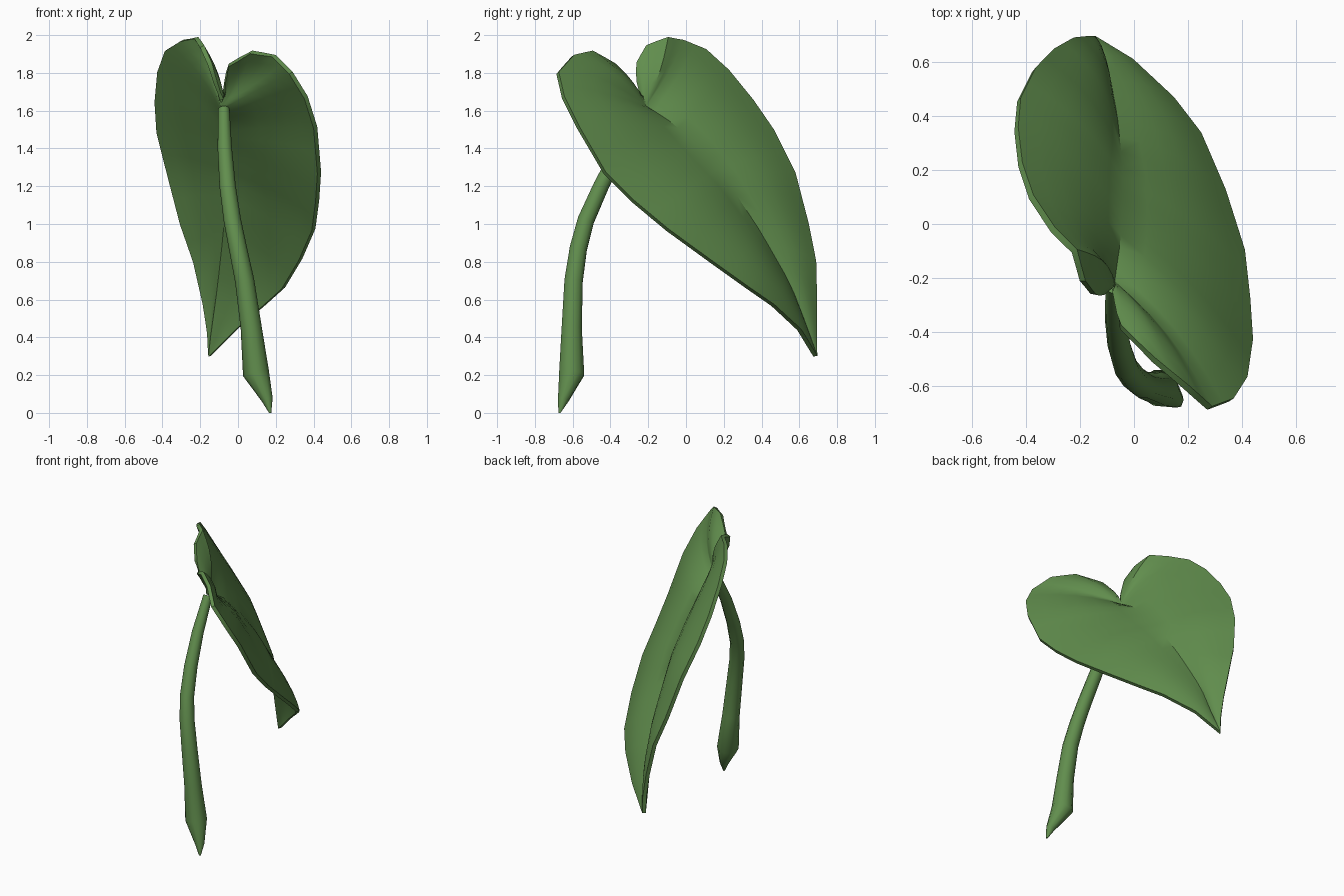
import bpy, bmesh, math
from mathutils import Vector

if "Cube" in bpy.data.objects:
    bpy.data.objects.remove(bpy.data.objects["Cube"])

green = bpy.data.materials.new("leaf_green")
green.diffuse_color = (0.12, 0.27, 0.075, 1)
green.use_nodes = True
green.node_tree.nodes["Principled BSDF"].inputs["Base Color"].default_value = green.diffuse_color

# outline of each half, from notch round the lobe to the tip
RIGHT = [(-.08, -.22, 1.64), (-.07, -.30, 1.75), (-.05, -.38, 1.84), (.07, -.50, 1.91), (.19, -.60, 1.89),
         (.28, -.68, 1.80), (.36, -.65, 1.67), (.41, -.57, 1.51), (.43, -.43, 1.27), (.42, -.28, 1.12),
         (.40, -.10, .97), (.33, .12, .81), (.24, .33, .66), (.14, .46, .57), (-.01, .60, .44),
         (-.15, .685, .30)]
LEFT = [(-.08, -.22, 1.64), (-.12, -.255, 1.75), (-.15, -.26, 1.85), (-.19, -.21, 1.94), (-.22, -.10, 1.985),
        (-.30, -.02, 1.97), (-.38, .10, 1.92), (-.42, .22, 1.81), (-.435, .35, 1.65), (-.425, .46, 1.49),
        (-.37, .57, 1.27), (-.30, .64, 1.0), (-.23, .68, .80), (-.18, .685, .58), (-.155, .685, .42),
        (-.15, .685, .30)]
MIDRIB = [(-.08, -.22, 1.62), (-.06, -.08, 1.53), (-.05, .06, 1.40), (-.05, .20, 1.24), (-.07, .39, .95),
          (-.10, .55, .67), (-.15, .685, .30)]
UP = Vector((.70, .61, .37))


def sample(pts, t):
    f = min(max(t, 0), 1) * (len(pts) - 1)
    i = min(int(f), len(pts) - 2)
    return Vector(pts[i]).lerp(Vector(pts[i + 1]), f - i)


def finish(bm, name):
    bmesh.ops.remove_doubles(bm, verts=bm.verts[:], dist=.002)
    bmesh.ops.recalc_face_normals(bm, faces=bm.faces[:])
    me = bpy.data.meshes.new(name)
    bm.to_mesh(me)
    bm.free()
    me.materials.append(green)
    ob = bpy.data.objects.new(name, me)
    bpy.context.collection.objects.link(ob)
    for o in bpy.context.selected_objects:
        o.select_set(False)
    ob.select_set(True)
    bpy.context.view_layer.objects.active = ob
    return ob


def skin(bm, rows, closed=False):
    for a, b in zip(rows, rows[1:]):
        n = len(a)
        for k in range(n if closed else n - 1):
            bm.faces.new((a[k], a[(k + 1) % n], b[(k + 1) % n], b[k]))


# heart-shaped blade: two bulged halves meeting at the midrib
bm = bmesh.new()
N, K = 30, 6
for edge in (RIGHT, LEFT):
    rows = []
    for i in range(N + 1):
        t = i / N
        rim = sample(edge, t)
        rib = sample(MIDRIB, (t - .33) / .67)
        bulge = min(.035, .08 * (rim - rib).length)
        rows.append([bm.verts.new(rib.lerp(rim, k / K) + UP * bulge * math.sin(math.pi * k / K))
                     for k in range(K + 1)])
    skin(bm, rows)
blade = finish(bm, "leaf_blade")
sol = blade.modifiers.new("thickness", 'SOLIDIFY')
sol.thickness, sol.offset = .025, 0
bpy.ops.object.modifier_apply(modifier=sol.name)
bpy.ops.object.shade_smooth_by_angle(angle=math.radians(35))

# curved stem, swelling and then pointed at the foot
STEM = [(.17, -.67, .0, .006), (.155, -.65, .07, .03), (.095, -.605, .21, .07), (.07, -.605, .45, .056),
        (.035, -.595, .7, .051), (.0, -.57, .87, .048), (-.03, -.53, 1.02, .046), (-.055, -.45, 1.2, .043),
        (-.07, -.35, 1.4, .038), (-.075, -.23, 1.61, .03)]
bm = bmesh.new()
rings = []
for i, p in enumerate(STEM):
    a, b = STEM[max(i - 1, 0)], STEM[min(i + 1, len(STEM) - 1)]
    d = (Vector(b[:3]) - Vector(a[:3])).normalized()
    if i == 0:
        d = Vector((0, 0, 1))
    u = Vector((0, 1, 0)).cross(d).normalized()
    v = d.cross(u)
    rings.append([bm.verts.new(Vector(p[:3]) + p[3] * (u * math.cos(w) + v * math.sin(w)))
                  for w in (math.tau * k / 10 for k in range(10))])
skin(bm, rings, True)
bm.faces.new(rings[0])
bm.faces.new(rings[-1])
finish(bm, "leaf_stem")
bpy.ops.object.shade_smooth_by_angle(angle=math.radians(40))
